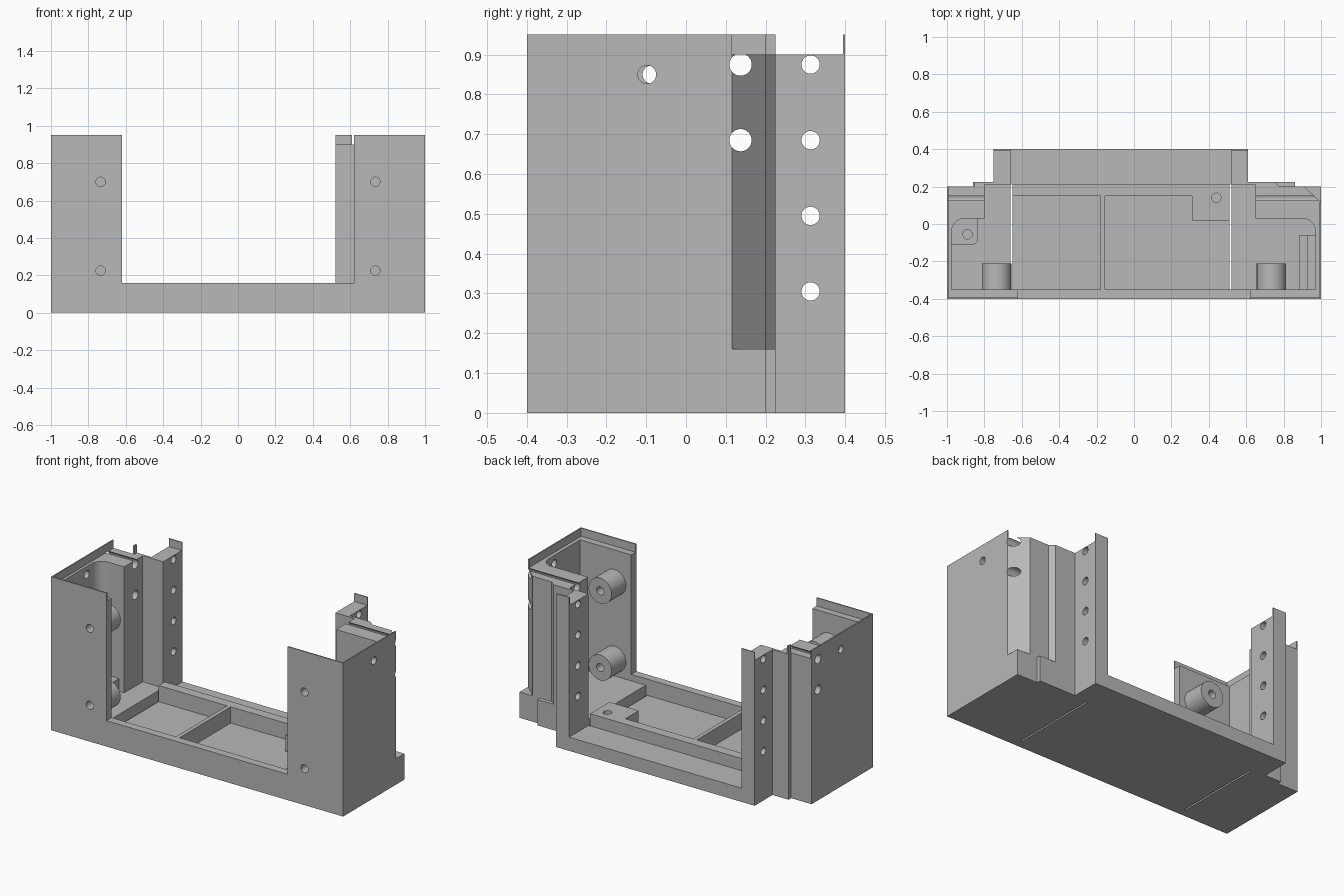
import bpy, bmesh, math
from mathutils import Matrix, Vector

old = bpy.data.objects.get("Cube")
if old:
    bpy.data.objects.remove(old, do_unlink=True)

grey = bpy.data.materials.new("plain grey")
grey.use_nodes = True
grey.diffuse_color = (0.48, 0.48, 0.48, 1)
grey.node_tree.nodes["Principled BSDF"].inputs["Base Color"].default_value = (0.48, 0.48, 0.48, 1)

TOP, BASE, DECK = 0.95, 0.16, 0.90


def make(name, bm):
    bmesh.ops.recalc_face_normals(bm, faces=bm.faces)
    mesh = bpy.data.meshes.new(name)
    bm.to_mesh(mesh)
    bm.free()
    mesh.materials.append(grey)
    ob = bpy.data.objects.new(name, mesh)
    bpy.context.collection.objects.link(ob)
    return ob


def prism(name, plan, z0, z1):
    bm = bmesh.new()
    face = bm.faces.new([bm.verts.new((x, y, z0)) for x, y in plan])
    up = bmesh.ops.extrude_face_region(bm, geom=[face])["geom"]
    bmesh.ops.translate(bm, vec=(0, 0, z1 - z0),
                        verts=[v for v in up if isinstance(v, bmesh.types.BMVert)])
    return make(name, bm)


def box(name, x0, x1, y0, y1, z0, z1):
    return prism(name, [(x0, y0), (x1, y0), (x1, y1), (x0, y1)], z0, z1)


def rod(name, centre, axis, r, length):
    bm = bmesh.new()
    turn = Vector((0, 0, 1)).rotation_difference(Vector(axis)).to_matrix().to_4x4()
    bmesh.ops.create_cone(bm, cap_ends=True, segments=32, radius1=r, radius2=r,
                          depth=length, matrix=Matrix.Translation(centre) @ turn)
    return make(name, bm)


def activate(ob):
    bpy.ops.object.select_all(action='DESELECT')
    ob.select_set(True)
    bpy.context.view_layer.objects.active = ob


def cut(target, cutter):
    mod = target.modifiers.new("cut", 'BOOLEAN')
    mod.operation, mod.solver, mod.object = 'DIFFERENCE', 'EXACT', cutter
    activate(target)
    bpy.ops.object.modifier_apply(modifier=mod.name)
    bpy.data.objects.remove(cutter, do_unlink=True)


def arc(cx, cy, r, start, end, n=8):
    angles = [math.radians(start + (end - start) * i / n) for i in range(n + 1)]
    return [(cx + r * math.cos(a), cy + r * math.sin(a)) for a in angles]


# Inner outlines of the two end compartments, from front to back
left_inner = [(0.97, -0.35)] + arc(0.90, -0.04, 0.07, 0, 90) + [(0.65, 0.03), (0.65, 0.21)]
right_inner = [(-0.975, -0.35)] + arc(-0.905, -0.04, 0.07, 180, 90) + [(-0.80, 0.03), (-0.80, 0.21)]

# Base tray
base = prism("base_tray", [
    (-1, -0.4), (1, -0.4), (1, 0.2), (0.86, 0.2), (0.86, 0.225), (0.61, 0.225),
    (0.61, 0.4), (-0.75, 0.4), (-0.75, 0.225), (-0.86, 0.225), (-0.86, 0.2), (-1, 0.2)], 0, BASE)
cut(base, prism("c", left_inner + [(0.52, 0.21), (0.52, -0.35)], 0.12, 0.3))
cut(base, prism("c", right_inner + [(-0.66, 0.21), (-0.66, -0.35)], 0.12, 0.3))
cut(base, box("c", -0.66, 0.52, 0.21, 0.5, 0.085, 0.3))
cut(base, box("c", -0.65, -0.18, -0.35, 0.15, 0.06, 0.3))
cut(base, prism("c", [(-0.155, -0.35), (0.51, -0.35), (0.51, 0.02), (0.31, 0.02),
                      (0.31, 0.15), (-0.155, 0.15)], 0.06, 0.3))
cut(base, rod("c", (0.44, 0.14, 0.15), (0, 0, 1), 0.025, 0.1))
for x in (-0.66, 0.51):
    cut(base, box("c", x, x + 0.01, -0.35, 0.21, -0.1, 0.3))

# End towers with their back rails
left = prism("left_tower", [(0.62, -0.35)] + left_inner + [
    (0.52, 0.21), (0.52, 0.4), (0.61, 0.4), (0.61, 0.225), (0.75, 0.225), (0.78, 0.2),
    (0.91, 0.2), (1, 0.115), (1, -0.4), (0.62, -0.4)], BASE, DECK)
right = prism("right_tower", [(-0.62, -0.35)] + right_inner + [
    (-0.66, 0.21), (-0.66, 0.4), (-0.75, 0.4), (-0.75, 0.225), (-0.86, 0.225),
    (-0.86, 0.2), (-1, 0.2), (-1, -0.4), (-0.62, -0.4)], BASE, DECK)

for side, tower, label, rim_end in ((1, left, "left", 0.115), (-1, right, "right", 0.2)):
    # Thin raised rim along the front and outer side
    t = 0.992
    prism(label + "_rim", [(side * x, y) for x, y in (
        (0.62, -0.4), (1, -0.4), (1, rim_end), (t, rim_end), (t, -0.392), (0.62, -0.392))], DECK, TOP)
    # Screw holes through the rail, the back block and the outer wall
    for i in range(4):
        cut(tower, rod("c", (side * 0.65, 0.313, 0.305 + 0.19 * i), (1, 0, 0), 0.023, 0.4))
    for z in (0.685, 0.875):
        cut(tower, rod("c", (side * 0.85, 0.137, z), (1, 0, 0), 0.028, 0.6))
    cut(tower, rod("c", (side, -0.092 - side * 0.006, 0.85), (1, 0, 0), 0.023, 0.14))
    # Hollow screw posts behind the front wall
    for z, place in ((0.225, "lower"), (0.70, "upper")):
        centre = (side * 0.735, -0.28, z)
        post = rod(label + "_" + place + "_post", centre, (0, 1, 0), 0.079, 0.14)
        for part in (post, tower):
            cut(part, rod("c", centre, (0, 1, 0), 0.025, 0.4))
        activate(post)
        bpy.ops.object.shade_smooth_by_angle(angle=math.radians(30))

# Thin tabs standing up at the back
box("left_rail_tab", 0.52, 0.61, 0.394, 0.4, DECK, TOP)
box("right_rail_tab", -0.75, -0.66, 0.394, 0.4, DECK, TOP)
box("right_flange_tab", -0.86, -0.85, 0.2, 0.225, DECK, TOP)

# Low corner boss and stepped ledge inside the compartments
boss = prism("corner_boss", arc(-0.905, -0.04, 0.07, 180, 90) + [(-0.835, 0.03)]
             + arc(-0.865, -0.08, 0.03, 0, -90, 5) + [(-0.975, -0.11)], 0.12, 0.2)
cut(boss, rod("c", (-0.89, -0.055, 0.2), (0, 0, 1), 0.025, 0.1))
box("wall_ledge_low", 0.885, 0.925, -0.35, -0.06, 0.12, 0.16)
box("wall_ledge_high", 0.925, 0.97, -0.35, -0.06, 0.12, 0.2)

for tower in (left, right):
    activate(tower)
    bpy.ops.object.shade_smooth_by_angle(angle=math.radians(20))
